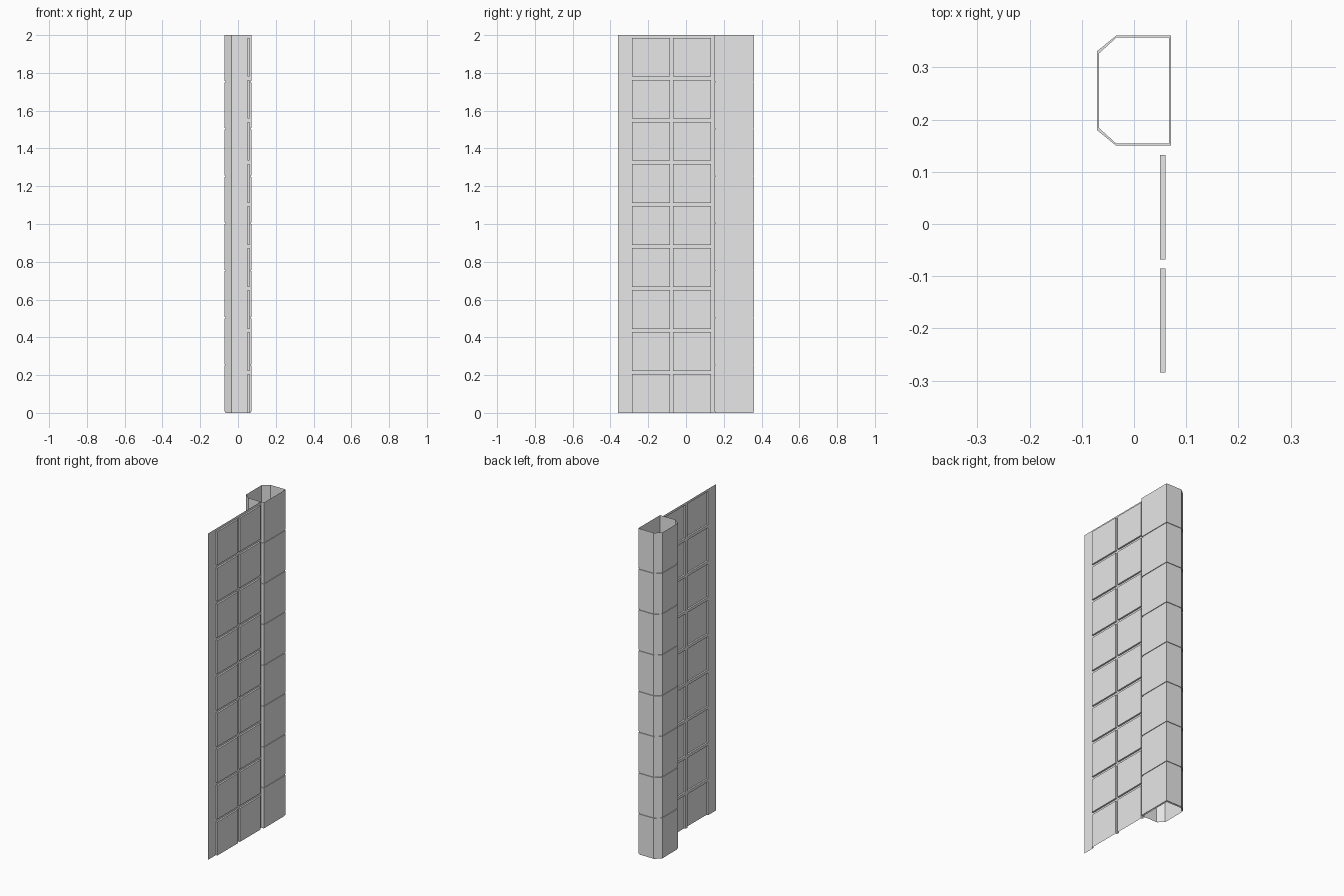
import bpy, bmesh

cube = bpy.data.objects.get("Cube")
if cube:
    bpy.data.objects.remove(cube, do_unlink=True)

GREY = (0.8, 0.8, 0.8, 1.0)
grey = bpy.data.materials.new("plain_grey")
grey.use_nodes = True
grey.diffuse_color = GREY
bsdf = next(n for n in grey.node_tree.nodes if n.type == 'BSDF_PRINCIPLED')
bsdf.inputs["Base Color"].default_value = GREY


def make_object(name, bm):
    """Weld the faces and link the part to the scene."""
    bmesh.ops.remove_doubles(bm, verts=bm.verts[:], dist=0.0001)
    mesh = bpy.data.meshes.new(name)
    bm.to_mesh(mesh)
    bm.free()
    mesh.materials.append(grey)
    obj = bpy.data.objects.new(name, mesh)
    bpy.context.collection.objects.link(obj)
    return obj


def add_quad(bm, points):
    bm.faces.new([bm.verts.new(p) for p in points])


# Thin wall sheet with two columns of raised square panels
BACK, FACE = 0.05, 0.06
ROWS, PITCH, PANEL = 9, 0.2225, 0.205
y_cuts = [-0.361, -0.285, -0.085, -0.068, 0.132, 0.15]
z_cuts = []
for row in range(ROWS):
    z_cuts += [row * PITCH, row * PITCH + PANEL]
z_cuts.append(2.0)

bm = bmesh.new()
for i, (y0, y1) in enumerate(zip(y_cuts, y_cuts[1:])):
    for j, (z0, z1) in enumerate(zip(z_cuts, z_cuts[1:])):
        corners = [(y0, z0), (y1, z0), (y1, z1), (y0, z1)]
        raised = i % 2 == 1 and j % 2 == 0
        x = FACE if raised else BACK
        add_quad(bm, [(x, y, z) for y, z in corners])
        if raised:
            for k, a in enumerate(corners):
                b = corners[(k + 1) % 4]
                if a[1] == b[1] == 0:
                    continue  # the lowest panels are open at the floor
                add_quad(bm, [(BACK, *a), (BACK, *b), (FACE, *b), (FACE, *a)])
make_object("panelled_wall", bm)

# Hollow column with chamfered rear corners and a groove under each block
BLOCKS, GROOVE, DEPTH = 8, 0.007, 0.004
HALF_X, HALF_Y, MID_Y = 0.071, 0.1055, 0.2555
CHAMFER_X, CHAMFER_Y = 0.037, 0.03


def ring(bm, z, inset):
    hx, hy = HALF_X - inset, HALF_Y - inset
    outline = [(hx, -hy), (hx, hy), (CHAMFER_X - HALF_X, hy),
               (-hx, hy - CHAMFER_Y), (-hx, CHAMFER_Y - hy),
               (CHAMFER_X - HALF_X, -hy)]
    return [bm.verts.new((x, MID_Y + y, z)) for x, y in outline]


bm = bmesh.new()
rings = []
step = 2.0 / BLOCKS
for block in range(BLOCKS):
    low, high = block * step, (block + 1) * step
    for z, inset in ((low, DEPTH), (low + GROOVE, DEPTH),
                     (low + GROOVE, 0), (high, 0)):
        rings.append(ring(bm, z, inset))
for lower, upper in zip(rings, rings[1:]):
    for k in range(len(lower)):
        n = (k + 1) % len(lower)
        bm.faces.new((lower[k], lower[n], upper[n], upper[k]))
make_object("grooved_column", bm)
